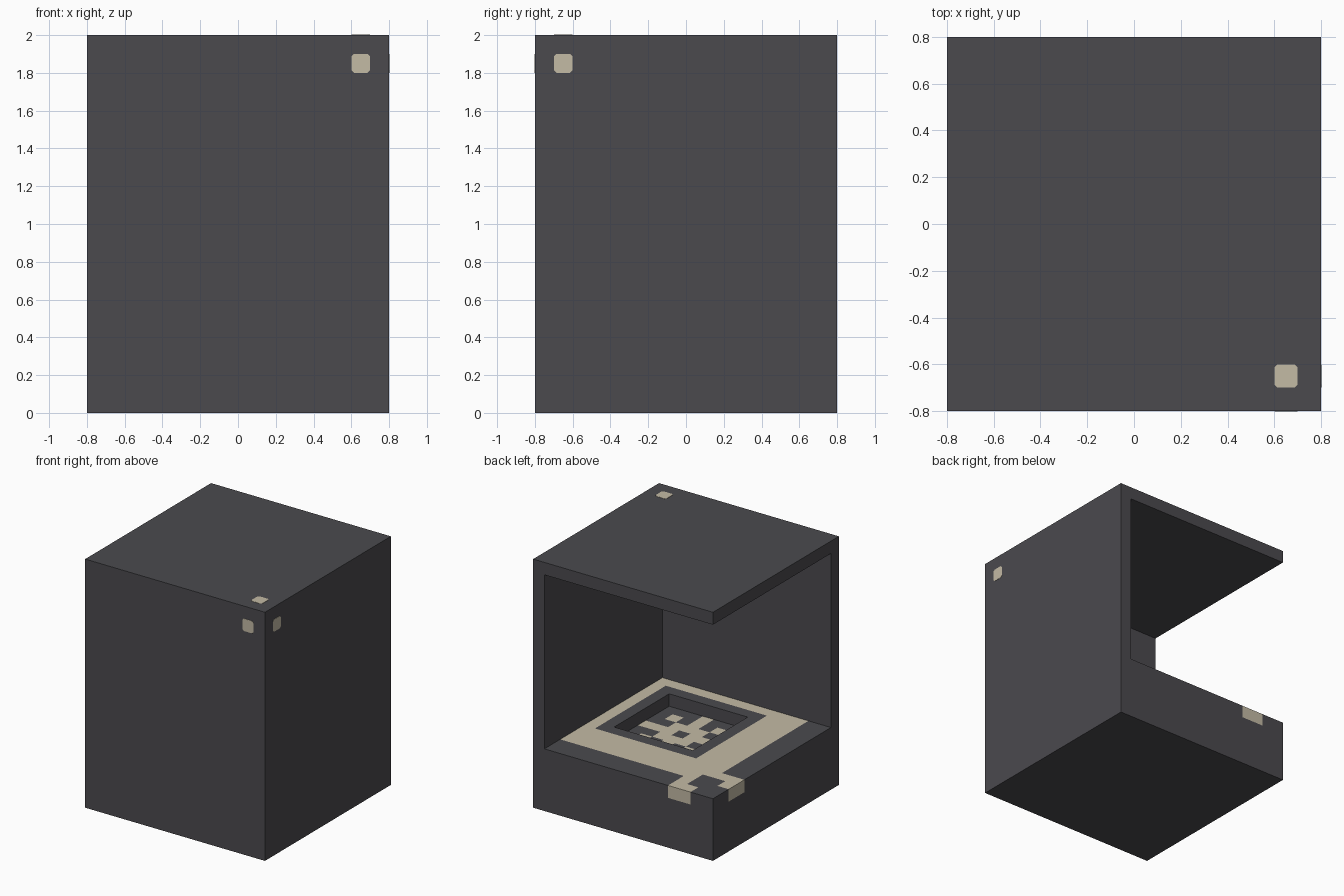
import bpy, bmesh
from math import floor
from mathutils import Matrix, Vector

cube = bpy.data.objects.get("Cube")
if cube:
    bpy.data.objects.remove(cube)


def material(name, rgb):
    mat = bpy.data.materials.new(name)
    mat.use_nodes = True
    mat.diffuse_color = (*rgb, 1)
    mat.node_tree.nodes["Principled BSDF"].inputs["Base Color"].default_value = (*rgb, 1)
    return mat


DARK = material("charcoal", (0.070, 0.068, 0.076))
LIGHT = material("warm beige", (0.55, 0.495, 0.375))


def finish(bm, name, mats):
    bmesh.ops.recalc_face_normals(bm, faces=bm.faces)
    mesh = bpy.data.meshes.new(name)
    bm.to_mesh(mesh)
    bm.free()
    for mat in mats:
        mesh.materials.append(mat)
    obj = bpy.data.objects.new(name, mesh)
    bpy.context.collection.objects.link(obj)
    return obj


def box(name, low, high):
    low, high = Vector(low), Vector(high)
    bm = bmesh.new()
    bmesh.ops.create_cube(bm, size=1, matrix=Matrix.Translation((low + high) / 2)
                          @ Matrix.Diagonal((*(high - low), 1)))
    return finish(bm, name, [DARK])


CELL = 0.1
HALF = 0.8
BASE = 0.5


def cell_of(point):
    # cells count inward from the open back right corner
    return floor((point.x + HALF) / CELL), floor((HALF - point.y) / CELL)


def in_square(i, j, first, last):
    return first <= min(i, j) and max(i, j) <= last


def painted_top(i, j):
    low, high = sorted((i, j))
    if (low, high) in [(0, 2), (0, 3), (1, 3)]:
        return True
    return in_square(i, j, 2, 14) and not in_square(i, j, 5, 13) and (i, j) != (2, 2)


def painted_floor(i, j):
    # eight-pointed star with an empty centre
    p, q = abs(i - 9), abs(j - 9)
    return p + q > 0 and (p == 0 or q == 0 or p == q < 3)


# Base: a grid of tiles with a sunken square and painted tiles
bm = bmesh.new()
bmesh.ops.create_grid(bm, x_segments=16, y_segments=16, size=HALF,
                      matrix=Matrix.Translation((0, 0, BASE)))
sunken = [f for f in bm.faces if in_square(*cell_of(f.calc_center_median()), 6, 12)]
moved = bmesh.ops.extrude_face_region(bm, geom=sunken)["geom"]
bmesh.ops.translate(bm, vec=(0, 0, -CELL),
                    verts=[g for g in moved if isinstance(g, bmesh.types.BMVert)])
bm.faces.ensure_lookup_table()
bmesh.ops.delete(bm, geom=[f for f in sunken if f.is_valid], context="FACES_ONLY")

# Sides of the base, in a thin upper course and a deep lower one
for drop in (CELL, BASE - CELL):
    rim = [e for e in bm.edges if e.is_boundary
           and max(abs(c) for v in e.verts for c in v.co.xy) > HALF - 0.01]
    skirt = bmesh.ops.extrude_edge_only(bm, edges=rim)["geom"]
    bmesh.ops.translate(bm, vec=(0, 0, -drop),
                        verts=[g for g in skirt if isinstance(g, bmesh.types.BMVert)])
bmesh.ops.contextual_create(bm, geom=[e for e in bm.edges if e.is_boundary])

for f in bm.faces:
    c = f.calc_center_median()
    f.normal_update()
    i, j = cell_of(c)
    if abs(f.normal.z) > 0.5:
        on = c.z > BASE - 0.01 and painted_top(i, j)
        on = on or (abs(c.z - BASE + CELL) < 0.01 and painted_floor(i, j))
    else:
        on = c.z > BASE - CELL and ((c.y > HALF - 0.01 and i in (2, 3))
                                    or (c.x < 0.01 - HALF and j in (2, 3)))
    f.material_index = int(on)
finish(bm, "base", [DARK, LIGHT])

# Two walls and the roof, leaving the other two sides open
box("front_wall", (-HALF, -HALF, BASE), (HALF, CELL - HALF, 1.9))
box("left_wall", (HALF - CELL, CELL - HALF, BASE), (HALF, HALF, 1.9))
box("roof", (-HALF, -HALF, 1.9), (HALF, HALF, 2))


# Thin square spots with clipped corners near the closed corner
def spot(name, centre, normal):
    bm = bmesh.new()
    bmesh.ops.create_grid(bm, x_segments=1, y_segments=1, size=CELL / 2)
    bmesh.ops.bevel(bm, geom=bm.verts[:], offset=0.014, segments=1, affect="VERTICES")
    top = bmesh.ops.extrude_face_region(bm, geom=bm.faces[:])["geom"]
    bmesh.ops.translate(bm, vec=(0, 0, 0.002),
                        verts=[g for g in top if isinstance(g, bmesh.types.BMVert)])
    turn = Vector((0, 0, 1)).rotation_difference(Vector(normal)).to_matrix().to_4x4()
    bm.transform(Matrix.Translation(centre) @ turn)
    finish(bm, name, [LIGHT])


spot("top_spot", (0.65, -0.65, 2), (0, 0, 1))
spot("front_spot", (0.65, -HALF, 1.85), (0, -1, 0))
spot("left_spot", (HALF, -0.65, 1.85), (1, 0, 0))
